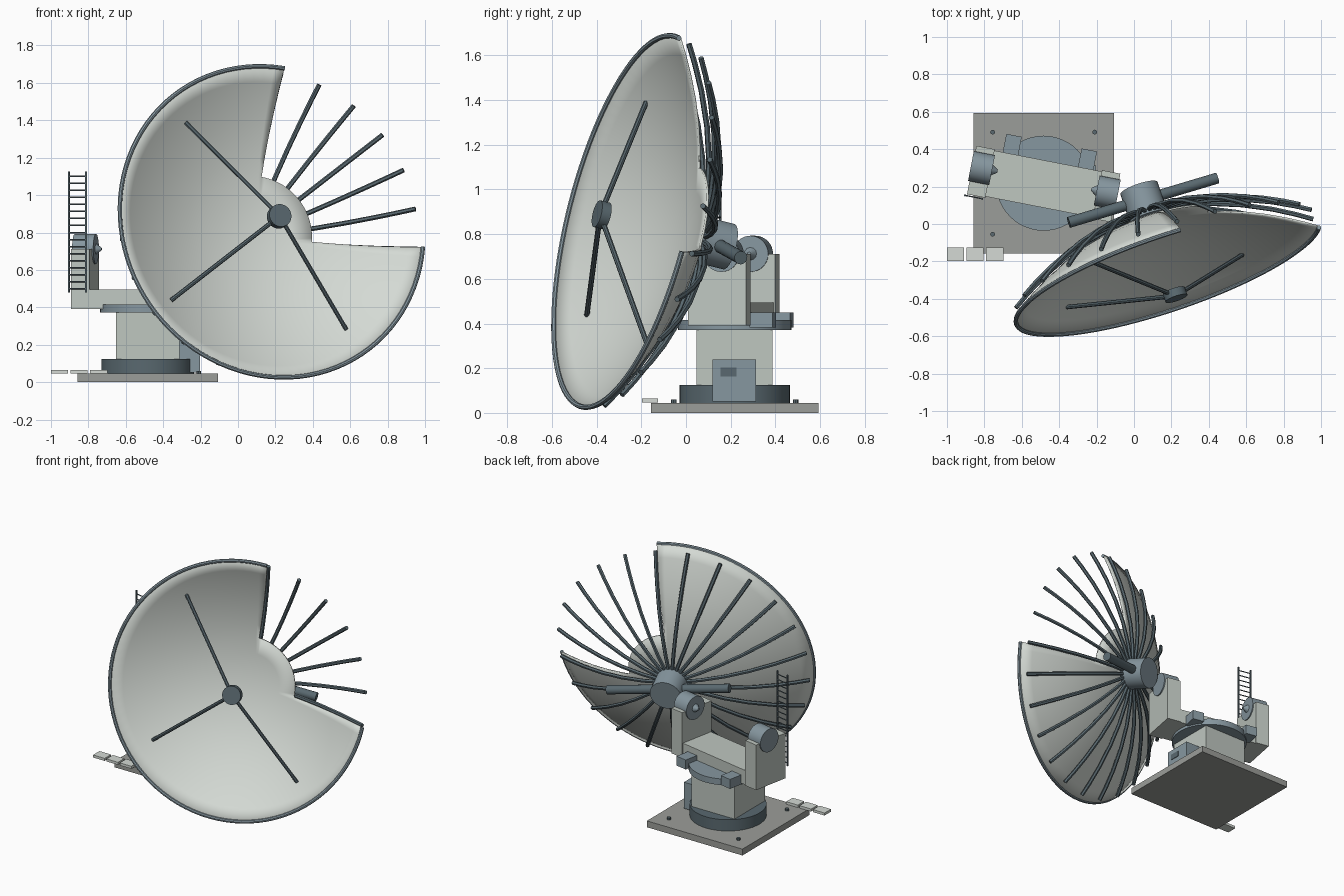
import bpy, bmesh
from math import radians, cos, sin, pi
from mathutils import Vector, Matrix

if "Cube" in bpy.data.objects:
    bpy.data.objects.remove(bpy.data.objects["Cube"])


def material(name, rgb):
    m = bpy.data.materials.new(name)
    m.diffuse_color = (*rgb, 1)
    m.use_nodes = True
    m.node_tree.nodes["Principled BSDF"].inputs["Base Color"].default_value = m.diffuse_color
    return m


PANEL = material("panel_grey", (0.66, 0.70, 0.66))
PAINT = material("pale_paint", (0.52, 0.57, 0.53))
STEEL = material("blue_steel", (0.24, 0.31, 0.35))
DARK = material("dark_steel", (0.10, 0.14, 0.16))
STONE = material("concrete", (0.33, 0.34, 0.32))


def add_object(name, bm, mat, matrix, smooth=False):
    me = bpy.data.meshes.new(name)
    bm.to_mesh(me)
    bm.free()
    ob = bpy.data.objects.new(name, me)
    bpy.context.collection.objects.link(ob)
    ob.matrix_world = matrix
    me.materials.append(mat)
    if smooth:
        select(ob)
        bpy.ops.object.shade_smooth_by_angle(angle=radians(35))
    return ob


def select(ob):
    bpy.ops.object.select_all(action='DESELECT')
    ob.select_set(True)
    bpy.context.view_layer.objects.active = ob


def box(name, lo, hi, mat, matrix=Matrix()):
    lo, hi = Vector(lo), Vector(hi)
    bm = bmesh.new()
    bmesh.ops.create_cube(bm, size=1, matrix=Matrix.Translation((lo + hi) / 2)
                          @ Matrix.Diagonal((*(hi - lo), 1)))
    return add_object(name, bm, mat, matrix)


def rod(name, a, b, r, mat, matrix=Matrix(), sides=32, r2=None):
    a, b = Vector(a), Vector(b)
    d = b - a
    bm = bmesh.new()
    bmesh.ops.create_cone(bm, cap_ends=True, segments=sides, radius1=r,
                          radius2=r if r2 is None else r2, depth=d.length,
                          matrix=Matrix.Translation((a + b) / 2)
                          @ d.to_track_quat('Z', 'Y').to_matrix().to_4x4())
    return add_object(name, bm, mat, matrix, True)


def tube(name, pts, r, mat, matrix, res=1):
    cu = bpy.data.curves.new(name, 'CURVE')
    cu.dimensions = '3D'
    cu.bevel_depth, cu.bevel_resolution, cu.use_fill_caps = r, res, True
    sp = cu.splines.new('POLY')
    sp.points.add(len(pts) - 1)
    for p, co in zip(sp.points, pts):
        p.co = (*co, 1)
    ob = bpy.data.objects.new(name, cu)
    bpy.context.collection.objects.link(ob)
    ob.matrix_world = matrix
    cu.materials.append(mat)
    select(ob)
    bpy.ops.object.convert(target='MESH')
    bpy.ops.object.shade_smooth_by_angle(angle=radians(35))


# ---- base, pedestal and turntable ----
BASE = Matrix.Translation((-0.483, 0.218, 0))
box("base_plate", (-.375, -.375, 0), (.375, .375, .045), STONE, BASE)
rod("base_ring", (0, 0, .045), (0, 0, .125), .247, DARK, BASE, 48)
box("pedestal", (-.17, -.17, .12), (.17, .17, .375), PAINT, BASE)
rod("turntable", (0, 0, .372), (0, 0, .416), .254, STEEL, BASE, 48)
for sx in (-1, 1):
    for sy in (-1, 1):
        rod("anchor_bolt", (sx * .273, sy * .273, .04), (sx * .273, sy * .273, .06),
            .013, DARK, BASE, 8)
box("control_cabinet", (.168, -.1, .052), (.28, .095, .238), STEEL, BASE)
box("cabinet_window", (.27, -.063, .163), (.284, .007, .203), DARK, BASE)
for i in range(3):
    x = -1 + .105 * i
    box("step_slab", (x, -.197, .047), (x + .091, -.125, .065), PANEL)

# ---- yoke, turned on the pedestal ----
YOKE = Matrix.Translation((-0.483, 0.214, 0)) @ Matrix.Rotation(radians(-11), 4, 'Z')
box("yoke_beam", (-.392, -.125, .392), (.392, .125, .494), PAINT, YOKE)
for s in (-1, 1):
    xs = sorted((s * .392, s * .292))
    box("yoke_arm", (xs[0], -.132, .392), (xs[1], .132, .712), PAINT, YOKE)
    rod("bearing", (s * .40, .02, .712), (s * .285, .02, .712), .081, STEEL, YOKE)
    rod("bearing_stub", (s * .287, .02, .712), (s * .255, .02, .712), .03, STEEL, YOKE, 12, .008)
    box("drive_motor", (s * .205 - .042, .12, .383), (s * .205 + .042, .225, .45), STEEL, YOKE)

# ---- ladder on the front of the left arm ----
for x in (-.402, -.308):
    box("ladder_rail", (x - .005, -.145, .48), (x + .005, -.135, 1.125), DARK, YOKE)
for i in range(17):
    z = .50 + i * .0375
    rod("ladder_rung", (-.402, -.14, z), (-.308, -.14, z), .004, DARK, YOKE, 6)

# ---- dish frame: local z is the boresight, origin in the rim plane ----
n = Vector((.313, -.921, .23)).normalized()
u = Vector((-n.y, n.x, 0)).normalized()
v = n.cross(u)
DISH = (Matrix.Translation((.18, -.26, .857))
        @ Matrix((u, v, n)).transposed().to_4x4()
        @ Matrix.Rotation(radians(-9.3), 4, 'Z'))
R, R_IN = .855, .31


def depth(r):
    return .396 * (r * r - R * R)


def polar(r, deg, w):
    return Vector((r * cos(radians(deg)), r * sin(radians(deg)), w))


# reflector skin with the upper right quarter missing outside the inner ring
radii = [.1, .2, R_IN, .4, .5, .6, .7, .78, R]
bm = bmesh.new()
N = 96
rings = [[bm.verts.new(polar(r, 360 * i / N, depth(r))) for i in range(N)] for r in radii]
centre = bm.verts.new((0, 0, depth(0)))
for i in range(N):
    j = (i + 1) % N
    bm.faces.new((centre, rings[0][i], rings[0][j]))
    for k in range(len(radii) - 1):
        if radii[k] >= R_IN and i < N // 4:
            continue
        bm.faces.new((rings[k][i], rings[k + 1][i], rings[k + 1][j], rings[k][j]))
bmesh.ops.delete(bm, geom=[w for w in bm.verts if not w.link_faces], context='VERTS')
skin = add_object("reflector", bm, PANEL, DISH, True)
sol = skin.modifiers.new("thickness", 'SOLIDIFY')
sol.thickness, sol.offset = .01, -1

# rim tube and 24 backing ribs
tube("rim", [polar(R, 90 + 3.75 * i, 0) for i in range(73)], .012, STEEL, DISH, 2)
for k in range(24):
    path = [polar(r, 15 * k, depth(r) - .04 - .018 * (1 - r))
            for r in (.07, .2, .35, .5, .65, .76, .84)]
    tube("rib", path, .013, DARK, DISH)

# hub and cross shaft
rod("hub", (0, 0, -.32), (0, 0, -.49), .105, STEEL, DISH)
rod("cross_shaft", (-.42, 0, -.42), (.42, 0, -.42), .03, DARK, DISH, 16)

# subreflector and its three remaining struts
rod("subreflector", (0, 0, .105), (0, 0, .15), .062, DARK, DISH)
for a in (135, 225, 315):
    rod("strut", polar(.03, a, .125), polar(.7, a, depth(.7)), .012, DARK, DISH, 8)
